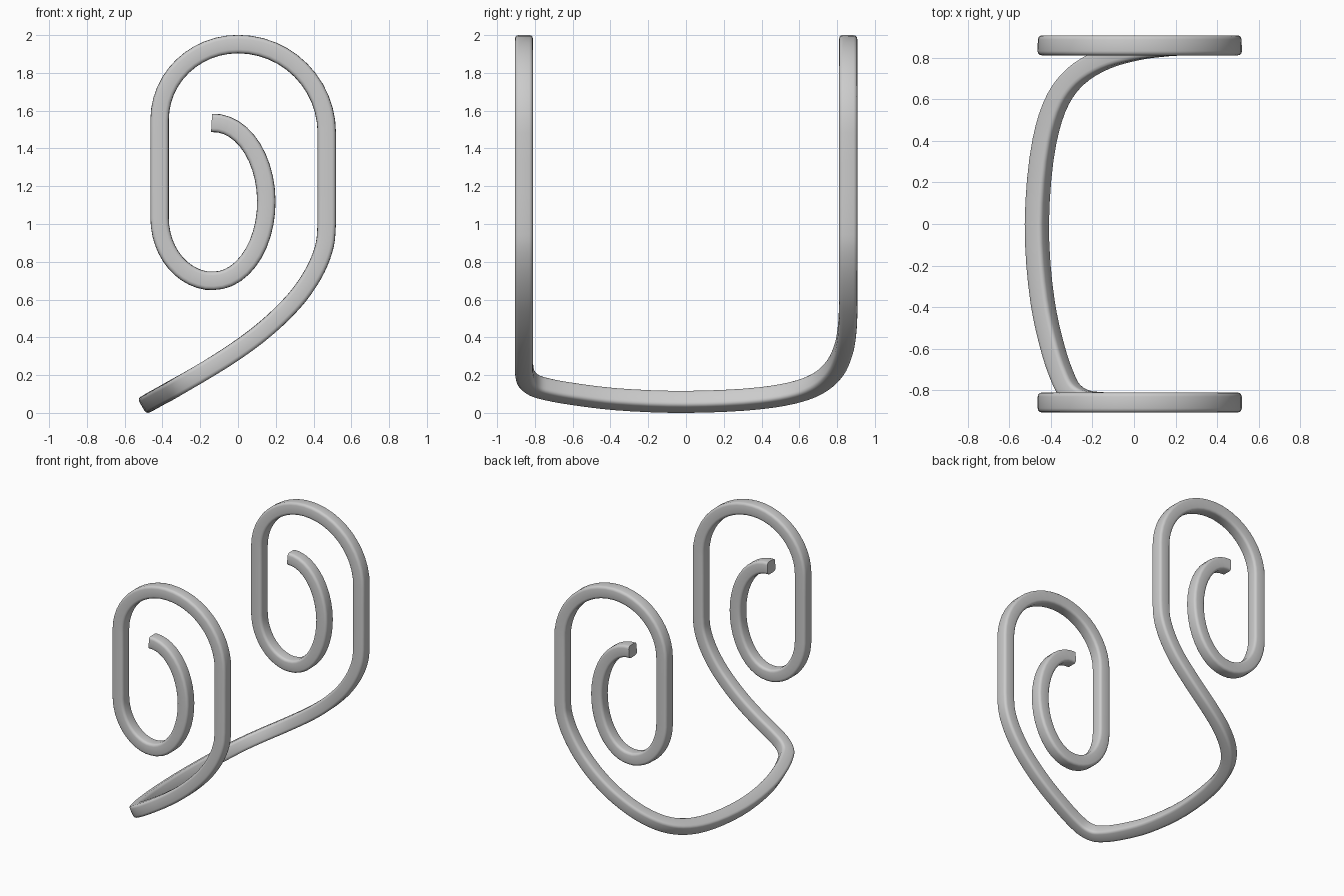
import bpy, bmesh
from math import sin, cos, pi, radians
from mathutils import Vector, Matrix

if "Cube" in bpy.data.objects:
    bpy.data.objects.remove(bpy.data.objects["Cube"])

HALF, ROUND = 0.048, 0.02   # bar half width and corner rounding
SIDE_Y = 0.858


def arc(cx, cz, a, b, t0, t1, n):
    return [(cx + a * cos(radians(t0 + (t1 - t0) * i / n)),
             cz + b * sin(radians(t0 + (t1 - t0) * i / n))) for i in range(n + 1)]


def spline(pts, steps):
    # centripetal Catmull-Rom through the points
    p = [Vector(q) for q in pts]
    p = [2 * p[0] - p[1]] + p + [2 * p[-1] - p[-2]]
    out = []
    for i in range(1, len(p) - 2):
        a, b, c, d = p[i - 1:i + 3]
        t0 = 0
        t1 = t0 + (b - a).length ** 0.5
        t2 = t1 + (c - b).length ** 0.5
        t3 = t2 + (d - c).length ** 0.5
        for k in range(steps):
            t = t1 + (t2 - t1) * k / steps
            a1 = a.lerp(b, (t - t0) / (t1 - t0))
            a2 = b.lerp(c, (t - t1) / (t2 - t1))
            a3 = c.lerp(d, (t - t2) / (t3 - t2))
            b1 = a1.lerp(a2, (t - t0) / (t2 - t0))
            b2 = a2.lerp(a3, (t - t1) / (t3 - t1))
            out.append(b1.lerp(b2, (t - t1) / (t2 - t1)))
    return out + [p[-2]]


# Scroll outline in x,z from the free inner end to the lower right bend
scroll = (arc(-0.13, 1.115, 0.28, 0.418, 92, -90, 22)
          + arc(-0.13, 1.03, 0.285, 0.335, -90, -180, 12)[1:]
          + [(-0.415, 1.2), (-0.415, 1.4)]
          + arc(0, 1.55, 0.415, 0.40, 180, 90, 12)
          + arc(0, 1.48, 0.47, 0.47, 90, 0, 12)[1:]
          + [(0.47, 1.32), (0.47, 1.16), (0.47, 1.0)])


def side(y):
    return [Vector((x, y, z)) for x, z in scroll]


# Slanted U that joins both scrolls
bridge = [(0.47, -SIDE_Y, 1.0), (0.46, -SIDE_Y, 0.89), (0.415, -SIDE_Y, 0.765),
          (0.33, -SIDE_Y, 0.63), (0.22, -SIDE_Y, 0.51), (0.1, -SIDE_Y, 0.405),
          (-0.04, -SIDE_Y, 0.305), (-0.16, -0.857, 0.23), (-0.25, -0.843, 0.177),
          (-0.31, -0.80, 0.142), (-0.35, -0.72, 0.119), (-0.39, -0.6, 0.098),
          (-0.44, -0.37, 0.07), (-0.467, 0.0, 0.056), (-0.43, 0.4, 0.076),
          (-0.365, 0.6, 0.113), (-0.28, 0.71, 0.16), (-0.15, 0.79, 0.236),
          (0.0, 0.834, 0.333), (0.12, 0.851, 0.422), (0.23, SIDE_Y, 0.52),
          (0.33, SIDE_Y, 0.63), (0.415, SIDE_Y, 0.765), (0.46, SIDE_Y, 0.89),
          (0.47, SIDE_Y, 1.0)]
path = (side(-SIDE_Y)[:-1] + spline(bridge, 4)
        + side(SIDE_Y)[::-1][1:])

# Rounded square cross-section
section = []
for q in range(4):
    for k in range(4):
        t = q * pi / 2 + k * pi / 6
        c = q * pi / 2 + pi / 4
        r = (HALF - ROUND) * 2 ** 0.5
        section.append((r * cos(c) + ROUND * cos(t), r * sin(c) + ROUND * sin(t)))

# Sweep the section along the path without twist
bm = bmesh.new()
rings, normal, old = [], Vector((0, 1, 0)), None
for i, p in enumerate(path):
    a, b = path[max(i - 1, 0)], path[min(i + 1, len(path) - 1)]
    tan = (b - a).normalized()
    if old is not None:
        normal = old.rotation_difference(tan) @ normal
    normal = (normal - tan * normal.dot(tan)).normalized()
    bi = tan.cross(normal)
    rings.append([bm.verts.new(p + normal * u + bi * v) for u, v in section])
    old = tan
n = len(section)
for r0, r1 in zip(rings, rings[1:]):
    for k in range(n):
        bm.faces.new((r0[k], r0[(k + 1) % n], r1[(k + 1) % n], r1[k]))
bm.faces.new(rings[0][::-1])
bm.faces.new(rings[-1])
bmesh.ops.recalc_face_normals(bm, faces=bm.faces)

# Rest on the ground
low = min(v.co.z for v in bm.verts)
bmesh.ops.translate(bm, verts=bm.verts, vec=(0, 0, -low))
mesh = bpy.data.meshes.new("bent_bar")
bm.to_mesh(mesh)
bm.free()
bar = bpy.data.objects.new("bent_bar", mesh)
bpy.context.collection.objects.link(bar)
bpy.context.view_layer.objects.active = bar
bar.select_set(True)
bpy.ops.object.shade_smooth_by_angle(angle=radians(40))
